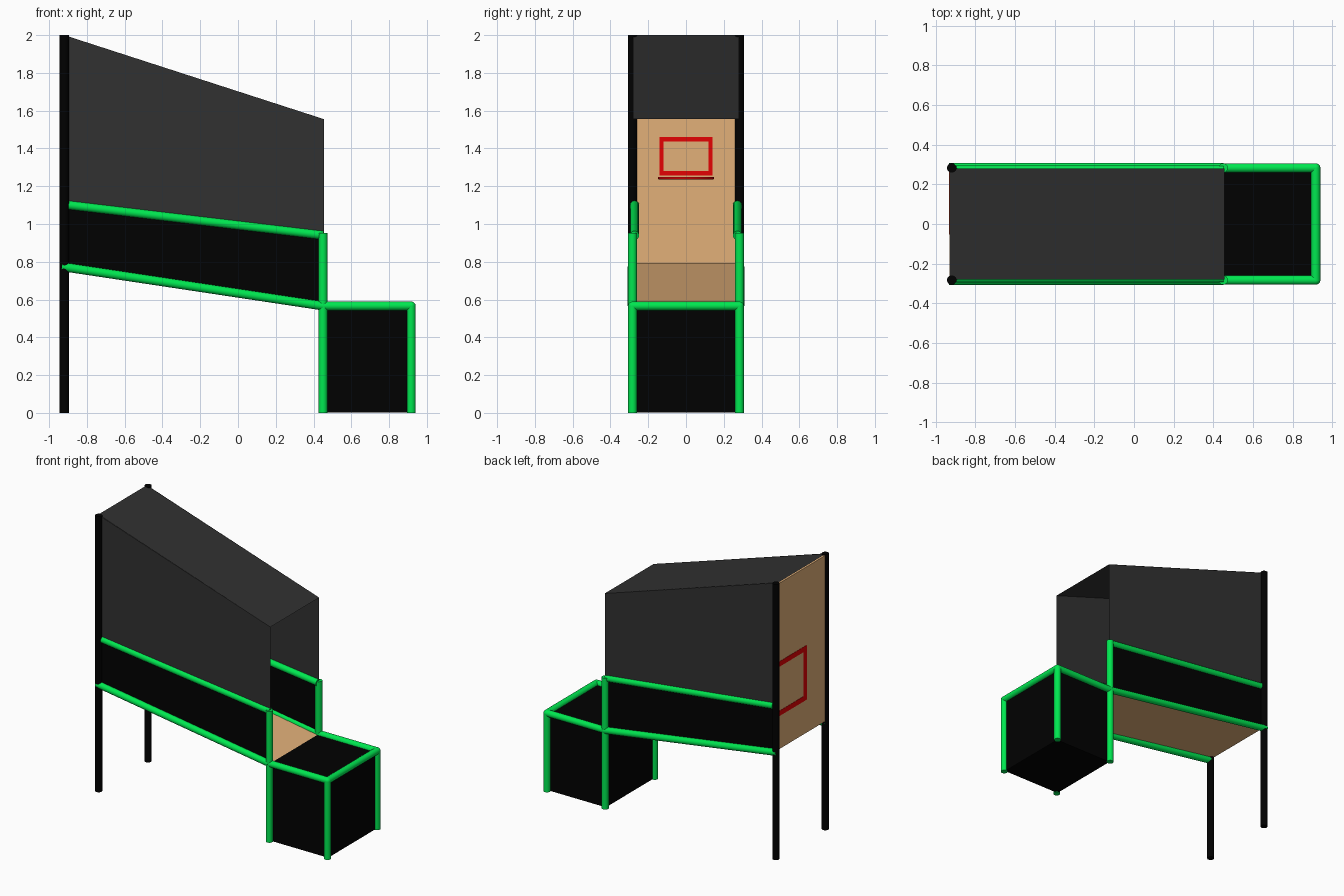
import bpy, bmesh, math
from mathutils import Vector

if "Cube" in bpy.data.objects:
    bpy.data.objects.remove(bpy.data.objects["Cube"])


def material(name, rgb):
    m = bpy.data.materials.new(name)
    m.diffuse_color = (*rgb, 1)
    m.use_nodes = True
    m.node_tree.nodes["Principled BSDF"].inputs["Base Color"].default_value = m.diffuse_color
    return m


GREEN = material("green padding", (0.0, 0.80, 0.08))
BLACK = material("black fabric", (0.0003, 0.0003, 0.0003))
GREY = material("dark grey net", (0.031, 0.031, 0.031))
TAN = material("tan board", (0.76, 0.435, 0.19))
RED = material("red paint", (0.785, 0.0005, 0.001))


def finish(ob, name, mat):
    ob.name = name
    ob.data.materials.append(mat)
    return ob


def tube(name, a, b, r, mat):
    a, b = Vector(a), Vector(b)
    bpy.ops.mesh.primitive_cylinder_add(vertices=24, radius=r, depth=(b - a).length, location=(a + b) / 2)
    ob = bpy.context.object
    ob.rotation_euler = (b - a).to_track_quat('Z', 'Y').to_euler()
    bpy.ops.object.shade_smooth_by_angle(angle=math.radians(40))
    return finish(ob, name, mat)


def ball(name, p, r, mat):
    bpy.ops.mesh.primitive_uv_sphere_add(segments=24, ring_count=12, radius=r, location=p)
    bpy.ops.object.shade_smooth()
    return finish(bpy.context.object, name, mat)


def box(name, lo, hi, mat):
    lo, hi = Vector(lo), Vector(hi)
    bpy.ops.mesh.primitive_cube_add(size=1, location=(lo + hi) / 2)
    ob = bpy.context.object
    ob.scale = hi - lo
    return finish(ob, name, mat)


def sheet(name, pts, mat):
    me = bpy.data.meshes.new(name)
    me.from_pydata(pts, [], [range(len(pts))])
    ob = bpy.data.objects.new(name, me)
    bpy.context.collection.objects.link(ob)
    return finish(ob, name, mat)


XB, XM, XF = -0.92, 0.45, 0.917   # back poles, middle posts, front posts
Y, R = 0.283, 0.0235              # half spacing and padding radius

# Sides: poles, padded rails, lower panels and nets
for side, s in (("left", 1), ("right", -1)):
    y = s * Y
    tube(f"back_pole_{side}", (XB, y, 0), (XB, y, 2), 0.024, BLACK)
    tube(f"lower_rail_{side}", (-0.932, s * 0.285, 0.774), (XM, s * 0.285, 0.566), R, GREEN)
    tube(f"upper_rail_{side}", (-0.897, s * 0.272, 1.1), (XM, s * 0.272, 0.94), R, GREEN)
    tube(f"middle_post_{side}", (XM, y, 0), (XM, y, 0.952), R, GREEN)
    tube(f"front_post_{side}", (XF, y, 0), (XF, y, 0.566), R, GREEN)
    tube(f"tray_rail_{side}", (XM, y, 0.566), (XF, y, 0.566), R, GREEN)
    ball(f"tray_corner_{side}", (XF, y, 0.566), R, GREEN)
    yp = s * 0.278
    sheet(f"lower_panel_{side}", [(XB, yp, 0.775), (XM, yp, 0.566), (XM, yp, 0.94), (XB, yp, 1.1)], BLACK)
    sheet(f"side_net_{side}", [(XB, yp, 1.1), (0.455, yp, 0.94), (0.455, yp, 1.555), (XB, yp, 2)], GREY)
tube("tray_rail_front", (XF, -Y, 0.566), (XF, Y, 0.566), R, GREEN)

# Net roof, return ramp, front box
sheet("roof_net", [(-0.928, -0.28, 2), (0.456, -0.28, 1.555), (0.456, 0.28, 1.555), (-0.928, 0.28, 2)], GREY)
sheet("return_ramp", [(XB, -0.275, 0.79), (0.454, -0.275, 0.565), (0.454, 0.275, 0.565), (XB, 0.275, 0.79)], TAN)
box("front_box", (XM, -0.276, 0.003), (XF, 0.276, 0.564), BLACK)

# Backboard
box("backboard", (-0.932, -0.275, 0.79), (-0.918, 0.275, 1.993), TAN)


def marking(name, x, y0, y1, z0, z1, w, bars):
    parts = {"bottom": (y0, y1, z0, z0 + w), "top": (y0, y1, z1 - w, z1),
             "low": (y0, y0 + w, z0, z1), "high": (y1 - w, y1, z0, z1)}
    for b in bars:
        a, c, d, e = parts[b]
        box(f"{name}_{b}", (x - 0.002, a, d), (x + 0.002, c, e), RED)


marking("front_target", -0.917, -0.14, 0.14, 1.258, 1.46, 0.022, ("bottom", "top", "low", "high"))
marking("rear_target", -0.932, -0.053, 0.262, 1.03, 1.425, 0.037, ("bottom", "top", "low"))

# Hoop
bpy.ops.mesh.primitive_torus_add(major_radius=0.142, minor_radius=0.007, major_segments=40,
                                 minor_segments=10, location=(-0.765, 0, 1.243))
bpy.ops.object.shade_smooth()
finish(bpy.context.object, "hoop", RED)
